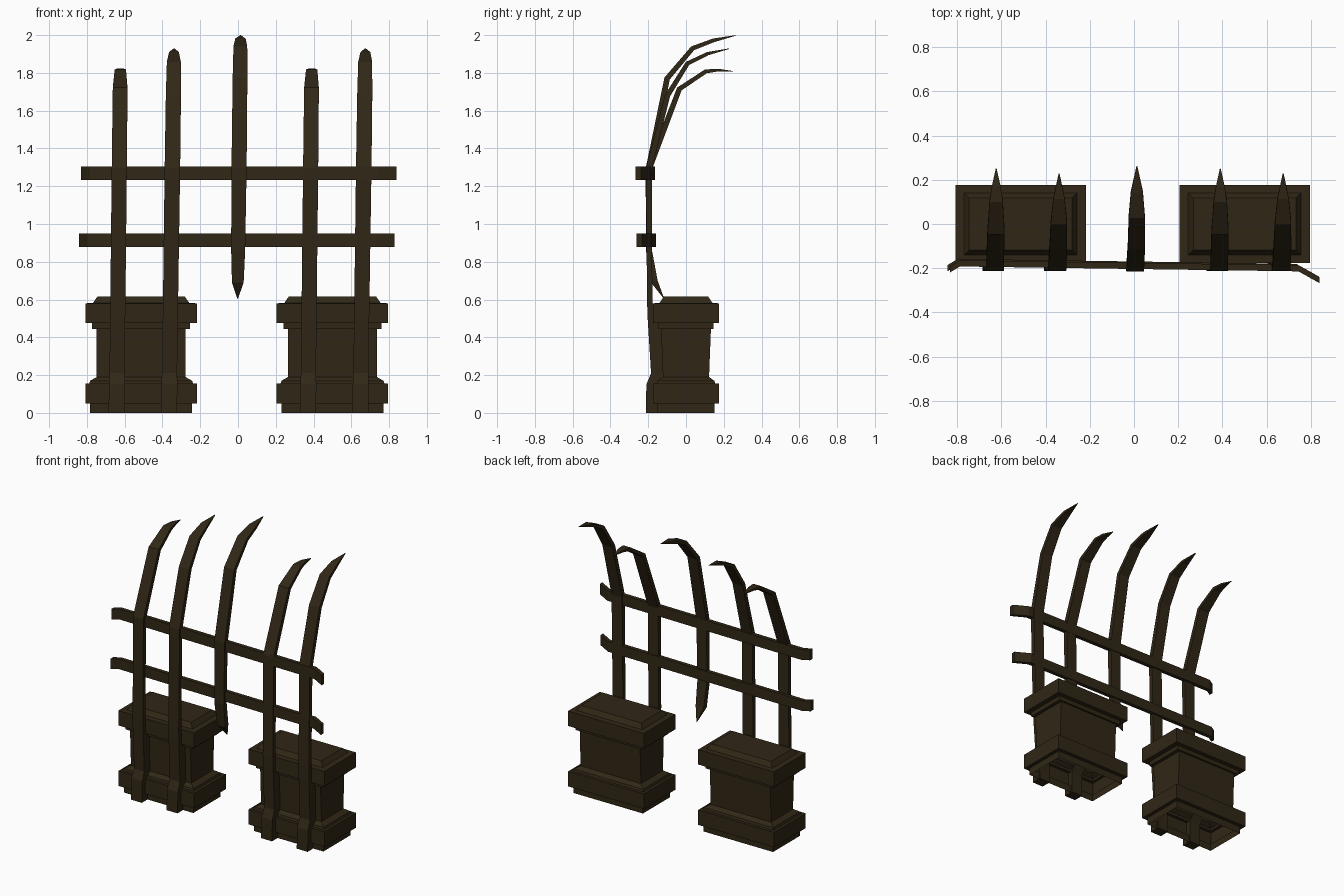
import bpy, bmesh
from mathutils import Vector

mat = bpy.data.materials.new("dark brown iron")
mat.diffuse_color = (0.030, 0.020, 0.008, 1)


def make_object(name, rings, caps=(True, True)):
    """Skin a list of four-point rings into a flat-faced object."""
    bm = bmesh.new()
    vs = [[bm.verts.new(p) for p in r] for r in rings]
    for a, b in zip(vs, vs[1:]):
        for i in range(4):
            j = (i + 1) % 4
            bm.faces.new((a[i], a[j], b[j], b[i]))
    if caps[0]:
        bm.faces.new(vs[0][::-1])
    if caps[1]:
        bm.faces.new(vs[-1])
    bmesh.ops.recalc_face_normals(bm, faces=bm.faces)
    me = bpy.data.meshes.new(name)
    bm.to_mesh(me)
    bm.free()
    me.materials.append(mat)
    ob = bpy.data.objects.new(name, me)
    bpy.context.collection.objects.link(ob)
    return ob


# Pedestals: stepped square profile (z, half width x, half depth y), open below
PROFILE = [(0.0, 0.270, 0.150), (0.05, 0.270, 0.150), (0.05, 0.295, 0.176),
           (0.155, 0.295, 0.176), (0.155, 0.275, 0.155), (0.17, 0.270, 0.150),
           (0.19, 0.235, 0.122), (0.445, 0.235, 0.132), (0.445, 0.260, 0.145),
           (0.475, 0.260, 0.145), (0.475, 0.295, 0.176), (0.58, 0.295, 0.176),
           (0.582, 0.255, 0.140), (0.615, 0.232, 0.118)]


def pedestal(name, cx):
    rings = [[(cx + sx * hx, sy * hy, z) for sx, sy in ((-1, -1), (1, -1), (1, 1), (-1, 1))]
             for z, hx, hy in PROFILE]
    make_object(name, rings, (False, True))


# Bars: sweep a rectangle along a path in the y-z plane
def bent_part(path):
    """path: (y, z, width, thickness) -> sections square to the path."""
    out = []
    for i, (y, z, w, t) in enumerate(path):
        a, b = path[max(i - 1, 0)], path[min(i + 1, len(path) - 1)]
        d = Vector((b[0] - a[0], b[1] - a[1])).normalized()
        ny, nz = d.y * t / 2, -d.x * t / 2
        out.append((y - ny, z - nz, y + ny, z + nz, w))
    return out


def bar(name, x0, lean, lower, bend):
    secs = lower + bent_part(bend)
    rings = []
    for yf, zf, yb, zb, w in secs:
        x = x0 + lean * (zf - 0.6) / 1.3
        rings.append([(x - w / 2, yf, zf), (x + w / 2, yf, zf),
                      (x + w / 2, yb, zb), (x - w / 2, yb, zb)])
    make_object(name, rings)


# Foot of the outer bars, sunk into the pedestal front (front y, z, back y, z, width)
FOOT = [(-0.212, 0.0, -0.14, 0.0, 0.085), (-0.210, 0.15, -0.14, 0.15, 0.085),
        (-0.185, 0.21, -0.11, 0.21, 0.08), (-0.203, 0.50, -0.11, 0.50, 0.08),
        (-0.206, 0.585, -0.178, 0.585, 0.08)]
# Pointed lower end of the middle bar
POINT = [(-0.118, 0.605, -0.116, 0.606, 0.004), (-0.185, 0.69, -0.150, 0.70, 0.062),
         (-0.212, 0.86, -0.180, 0.86, 0.074)]

# Curved tips at three heights
LOW = [(-0.197, 1.29, 0.080, 0.032), (-0.035, 1.715, 0.078, 0.028), (0.105, 1.808, 0.060, 0.022),
       (0.17, 1.815, 0.040, 0.014), (0.25, 1.808, 0.004, 0.003)]
MID = [(-0.197, 1.29, 0.082, 0.032), (-0.098, 1.68, 0.080, 0.028), (0.008, 1.85, 0.074, 0.024),
       (0.115, 1.902, 0.052, 0.018), (0.228, 1.928, 0.004, 0.003)]
TALL = [(-0.197, 1.29, 0.080, 0.034), (-0.100, 1.77, 0.078, 0.030), (0.035, 1.93, 0.073, 0.025),
        (0.145, 1.972, 0.055, 0.020), (0.262, 1.998, 0.004, 0.003)]

for side, shift in (("left", 0.0), ("right", 1.013)):
    pedestal(side + "_pedestal", -0.513 + shift)
    bar(side + "_low_bar", -0.636 + shift, 0.014, FOOT, LOW)
    bar(side + "_mid_bar", -0.357 + shift, 0.018, FOOT, MID)
bar("middle_bar", -0.002, 0.014, POINT, TALL)


# Rails: flat strips with both ends bent forward
def rail(name, z0, z1, x0, dy):
    path = [(x0, -0.205), (x0 + 0.045, -0.178), (0.74 + x0 + 0.835, -0.200),
            (x0 + 1.67, -0.253)]
    rings = []
    for x, y in path:
        y += dy
        rings.append([(x, y - 0.014, z0), (x, y + 0.014, z0),
                      (x, y + 0.014, z1), (x, y - 0.014, z1)])
    make_object(name, rings)


rail("upper_rail", 1.232, 1.305, -0.832, 0.0)
rail("lower_rail", 0.878, 0.95, -0.842, 0.006)
